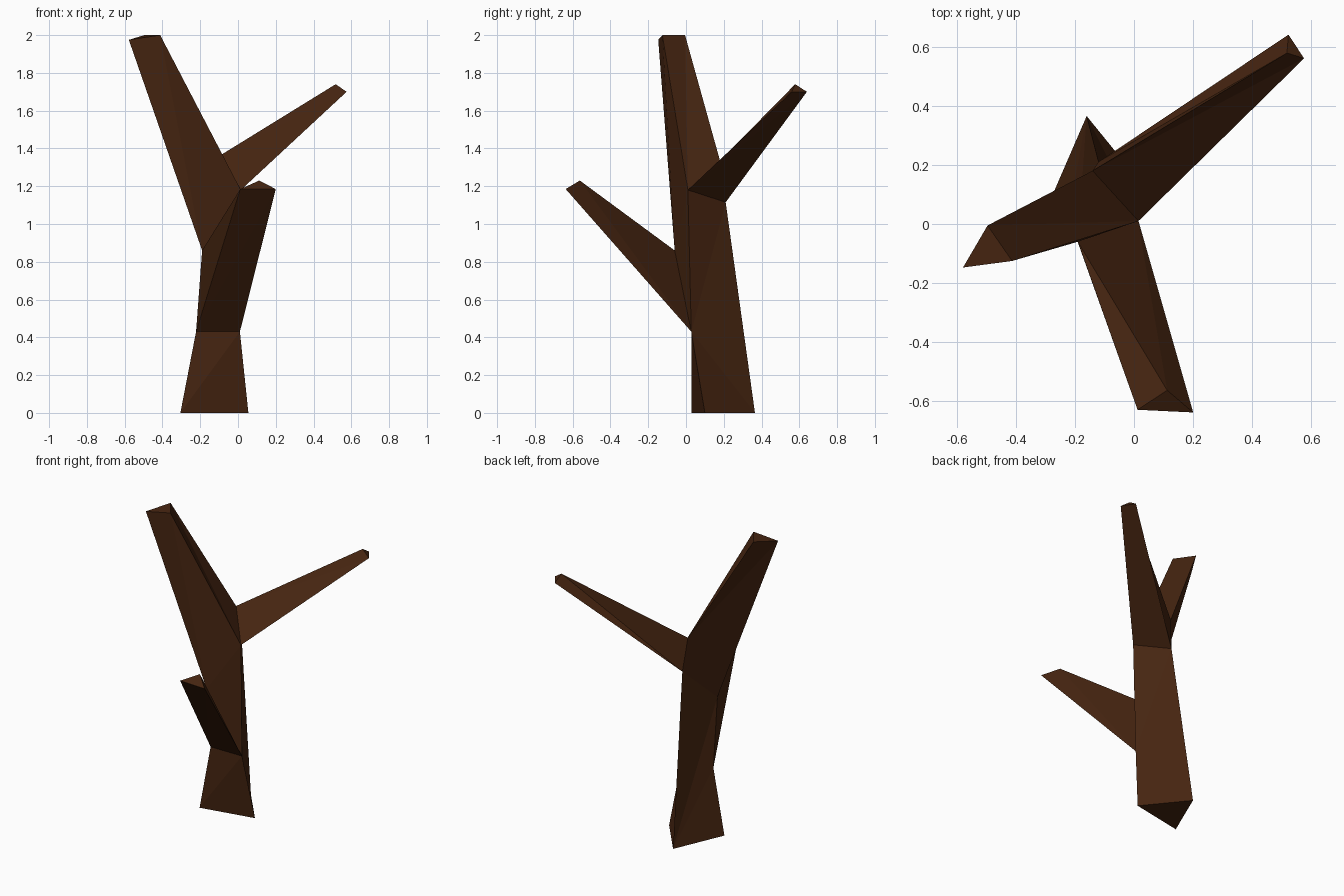
import bpy, bmesh

if "Cube" in bpy.data.objects:
    bpy.data.objects.remove(bpy.data.objects["Cube"])

bark = bpy.data.materials.new("dark_brown_bark")
bark.diffuse_color = (0.062, 0.0185, 0.0055, 1)
bark.use_nodes = True
bark.node_tree.nodes["Principled BSDF"].inputs["Base Color"].default_value = bark.diffuse_color

bm = bmesh.new()


def ring(*points):
    return [bm.verts.new(p) for p in points]


def limb(base, tip):
    """Three-sided limb grown from a triangular joint, closed at the tip."""
    for i in range(3):
        j = (i + 1) % 3
        bm.faces.new((base[i], base[j], tip[i]))
        bm.faces.new((base[j], tip[j], tip[i]))
    bm.faces.new(tip)


# trunk foot: right, left and back corners
foot_r, foot_l, foot_b = ring((0.055, 0.10, 0), (-0.305, 0.03, 0), (-0.16, 0.365, 0))

# front branch joint: low right, low left, upper
low_r, low_l, low_up = ring((0.01, 0.028, 0.43), (-0.222, 0.028, 0.43), (-0.19, -0.06, 0.86))

# fork joint: right, upper back, lower back
fork_r, fork_up, fork_b = ring((0.015, 0.01, 1.18), (-0.14, 0.18, 1.335), (-0.12, 0.21, 1.115))

# trunk: base, front, left/back side and right/back side
for tri in ((foot_r, foot_l, foot_b),
            (foot_l, foot_r, low_r), (foot_l, low_r, low_l), (low_up, low_r, fork_r),
            (foot_b, foot_l, low_l), (foot_b, low_l, low_up),
            (foot_b, low_up, fork_b), (fork_b, low_up, fork_up),
            (foot_r, foot_b, low_r), (foot_b, fork_b, low_r), (fork_b, fork_r, low_r)):
    bm.faces.new(tri)

# front branch
limb((low_r, low_l, low_up),
     ring((0.2, -0.637, 1.185), (0.012, -0.628, 1.185), (0.112, -0.562, 1.23)))

# main upper branch, leaning left
limb((fork_r, low_up, fork_up),
     ring((-0.412, -0.125, 2.0), (-0.578, -0.147, 1.975), (-0.495, -0.005, 2.0)))

# right rear branch
limb((fork_r, fork_up, fork_b),
     ring((0.575, 0.56, 1.70), (0.517, 0.578, 1.74), (0.522, 0.64, 1.70)))

bmesh.ops.recalc_face_normals(bm, faces=bm.faces)
mesh = bpy.data.meshes.new("bare_tree")
bm.to_mesh(mesh)
bm.free()
mesh.materials.append(bark)
tree = bpy.data.objects.new("bare_tree", mesh)
bpy.context.collection.objects.link(tree)
